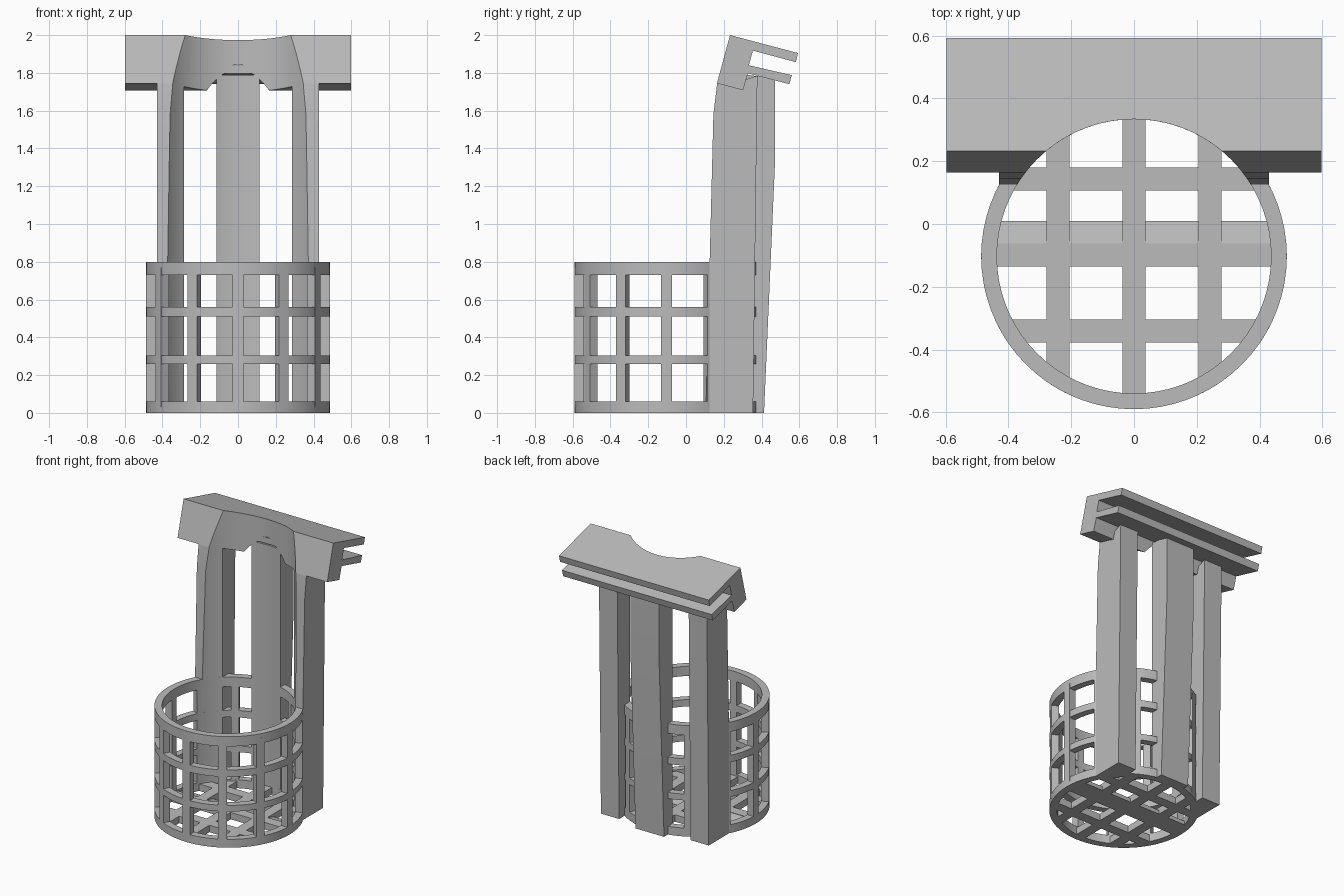
import bpy, bmesh, math

if "Cube" in bpy.data.objects:
    bpy.data.objects.remove(bpy.data.objects["Cube"], do_unlink=True)

grey = bpy.data.materials.new("plain_grey")
grey.use_nodes = True
grey.diffuse_color = (0.5, 0.5, 0.5, 1)
grey.node_tree.nodes["Principled BSDF"].inputs["Base Color"].default_value = (0.5, 0.5, 0.5, 1)

CY, R_IN, R_OUT = -0.103, 0.437, 0.487   # basket centre and radii


def finish(name, bm, smooth=False):
    bmesh.ops.recalc_face_normals(bm, faces=bm.faces)
    mesh = bpy.data.meshes.new(name)
    bm.to_mesh(mesh)
    bm.free()
    mesh.materials.append(grey)
    obj = bpy.data.objects.new(name, mesh)
    bpy.context.collection.objects.link(obj)
    if smooth:
        smooth_edges(obj)
    return obj


def smooth_edges(obj):
    bpy.ops.object.select_all(action='DESELECT')
    obj.select_set(True)
    bpy.context.view_layer.objects.active = obj
    bpy.ops.object.shade_smooth_by_angle(angle=math.radians(20))


def extrude_profile(bm, profile, x0, x1):
    """Prism along x from a (y, z) outline."""
    a = [bm.verts.new((x0, y, z)) for y, z in profile]
    b = [bm.verts.new((x1, y, z)) for y, z in profile]
    bm.faces.new(a)
    bm.faces.new(b[::-1])
    for i in range(len(a)):
        j = (i + 1) % len(a)
        bm.faces.new((a[i], a[j], b[j], b[i]))


def box(bm, x0, x1, y0, y1, z0, z1):
    extrude_profile(bm, [(y0, z0), (y1, z0), (y1, z1), (y0, z1)], x0, x1)


def sector(bm, start, sweep, z0, z1, steps):
    """Curved wall piece of the basket; a full sweep closes on itself."""
    closed = sweep > 6.28
    rows = []
    for i in range(steps if closed else steps + 1):
        t = start + sweep * i / steps
        rows.append([bm.verts.new((r * math.sin(t), CY - r * math.cos(t), z))
                     for r, z in ((R_IN, z0), (R_OUT, z0), (R_OUT, z1), (R_IN, z1))])
    for i in range(steps):
        a, b = rows[i], rows[(i + 1) % len(rows)]
        for k in range(4):
            m = (k + 1) % 4
            bm.faces.new((a[k], a[m], b[m], b[k]))
    if not closed:
        bm.faces.new(rows[0])
        bm.faces.new(rows[-1][::-1])


# basket hoops
bm = bmesh.new()
for z0, z1 in ((0, 0.06), (0.26, 0.305), (0.51, 0.56), (0.73, 0.80)):
    sector(bm, 0, math.tau, z0, z1, 72)
finish("basket_hoops", bm, True)

# basket uprights
bm = bmesh.new()
for i in range(12):
    sector(bm, math.tau * i / 12 - 0.06, 0.12, 0.03, 0.77, 2)
finish("basket_uprights", bm, True)

# floor grid
bm = bmesh.new()
HALF = 0.037
for d in (-0.242, 0, 0.242):
    reach = math.sqrt(0.484 ** 2 - (abs(d) + HALF) ** 2)
    box(bm, d - HALF, d + HALF, CY - reach, CY + reach, 0, 0.05)
    box(bm, -reach, reach, CY + d - HALF + 0.004, CY + d + HALF + 0.004, 0, 0.05)
finish("floor_grid", bm)

# sloped strip on the floor
bm = bmesh.new()
extrude_profile(bm, [(-0.065, 0), (0.01, 0), (0.01, 0.028), (-0.065, 0.048)], -0.45, 0.45)
finish("floor_wedge", bm)

# posts and the slotted clip, before hollowing
side = [(0.105, 0), (0.355, 0), (0.378, 1.785), (0.3, 1.76), (0.2, 1.76), (0.165, 1.745), (0.145, 1.58)]
middle = [(0.25, 0), (0.413, 0), (0.47, 1.3), (0.47, 1.77), (0.25, 1.80)]
clip = [(0.164, 1.745), (0.233, 2.0), (0.593, 1.905), (0.582, 1.857), (0.354, 1.918),
        (0.333, 1.84), (0.56, 1.788), (0.547, 1.74), (0.328, 1.798), (0.302, 1.708)]
parts = []
for name, profile, x0, x1 in (("left_post", side, 0.285, 0.43),
                              ("right_post", side, -0.43, -0.285),
                              ("middle_post", middle, -0.114, 0.114),
                              ("slotted_clip", clip, -0.597, 0.597)):
    bm = bmesh.new()
    extrude_profile(bm, profile, x0, x1)
    parts.append(finish(name, bm))

# round bore that hollows the posts and clip
bpy.ops.mesh.primitive_cylinder_add(vertices=96, radius=R_IN, depth=3, location=(0, CY, 1))
bore = bpy.context.object
bore.name = "bore_cutter"
bore.hide_render = True
bore.data.materials.append(grey)
for obj in parts:
    mod = obj.modifiers.new("bore", 'BOOLEAN')
    mod.operation = 'DIFFERENCE'
    mod.solver = 'EXACT'
    mod.object = bore
    bpy.context.view_layer.objects.active = obj
    bpy.ops.object.modifier_apply(modifier=mod.name)
    smooth_edges(obj)
bpy.data.objects.remove(bore, do_unlink=True)
